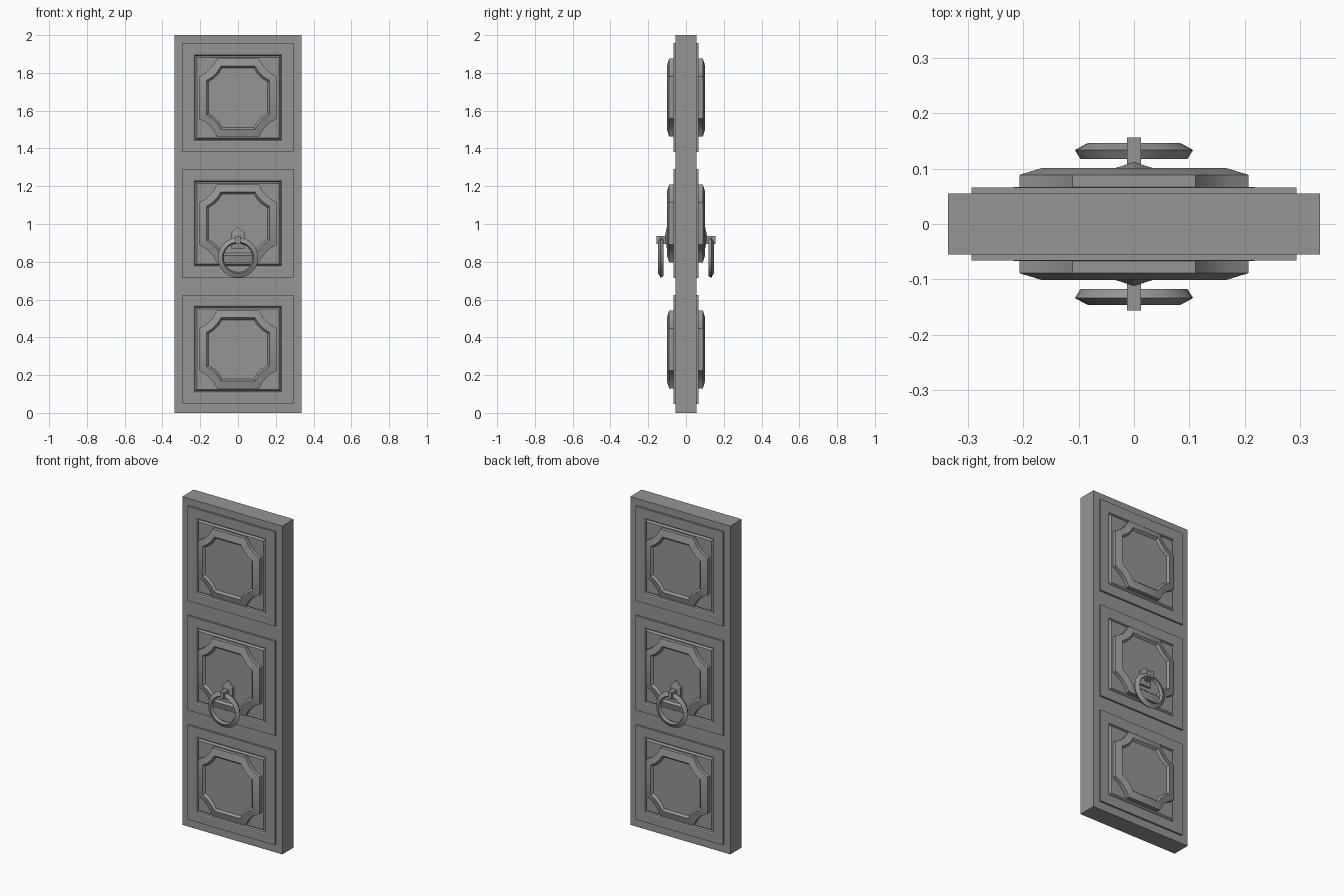
import bpy, bmesh, math

if "Cube" in bpy.data.objects:
    bpy.data.objects.remove(bpy.data.objects["Cube"])

# dark grey finish shared by all parts
GREY = bpy.data.materials.new("dark_grey")
GREY.diffuse_color = (0.3, 0.3, 0.3, 1)
GREY.use_nodes = True
GREY.node_tree.nodes["Principled BSDF"].inputs["Base Color"].default_value = GREY.diffuse_color


def finish(bm, name, mirror=True, smooth=False):
    bmesh.ops.recalc_face_normals(bm, faces=bm.faces)
    me = bpy.data.meshes.new(name)
    bm.to_mesh(me)
    bm.free()
    me.materials.append(GREY)
    if smooth:
        me.shade_smooth()
        me.set_sharp_from_angle(angle=math.radians(30))
    ob = bpy.data.objects.new(name, me)
    bpy.context.collection.objects.link(ob)
    if mirror:  # repeat on the back of the door
        m = ob.modifiers.new("Mirror", 'MIRROR')
        m.use_axis = (False, True, False)
        m.use_mirror_merge = False
    return ob


def loft(name, loops, cz, smooth=False):
    """Skin (outline, depth) loops towards the front and cap both ends."""
    bm = bmesh.new()
    rings = [[bm.verts.new((x, -d, cz + z)) for x, z in pts] for pts, d in loops]
    for a, b in zip(rings, rings[1:]):
        n = len(a)
        for i in range(n):
            bm.faces.new((a[i], a[(i + 1) % n], b[(i + 1) % n], b[i]))
    bm.faces.new(rings[0])
    bm.faces.new(rings[-1])
    return finish(bm, name, smooth=smooth)


def box(name, x, y0, y1, z0, z1, mirror=True):
    bm = bmesh.new()
    bmesh.ops.create_cube(bm, size=1)
    for v in bm.verts:
        v.co = (v.co.x * 2 * x, (y0 + y1) / 2 + v.co.y * (y1 - y0),
                (z0 + z1) / 2 + v.co.z * (z1 - z0))
    return finish(bm, name, mirror)


def rect(w, h):
    return [(-w, -h), (w, -h), (w, h), (-w, h)]


def scooped(s, flat, scoop):
    """Square outline with concave three-segment corners (scoop 0 = plain chamfer)."""
    pts = []
    r = s - flat
    for q in range(4):
        c, sn = round(math.cos(q * math.pi / 2)), round(math.sin(q * math.pi / 2))
        for k in range(4):
            t, f = math.radians(30 * k), k / 3
            x = s - r * (scoop * math.sin(t) + (1 - scoop) * f)
            z = s - r * (scoop * math.cos(t) + (1 - scoop) * (1 - f))
            pts.append((c * x - sn * z, sn * x + c * z))
    return pts


# door slab
box("door_slab", 0.337, -0.055, 0.055, 0, 2, mirror=False)

# three panels: square plate with groove, then scooped frame with sunken centre
for label, cz in (("lower", 0.336), ("middle", 1.0025), ("upper", 1.669)):
    loft(label + "_plate", [
        (rect(0.294, 0.288), 0.05), (rect(0.294, 0.288), 0.066),
        (rect(0.239, 0.234), 0.066), (rect(0.231, 0.226), 0.064),
        (rect(0.227, 0.221), 0.056), (rect(0.218, 0.213), 0.067)], cz)
    loft(label + "_scooped_panel", [
        (scooped(0.207, 0.111, 0.5), 0.06), (scooped(0.207, 0.111, 0.5), 0.089),
        (scooped(0.168, 0.09, 0.4), 0.101), (scooped(0.157, 0.084, 0.4), 0.088)],
        cz, smooth=True)

# handle mount: faceted pointed plate
bm = bmesh.new()
outline = [(-0.035, 0.868), (0.035, 0.868), (0.035, 0.953), (0, 0.985), (-0.035, 0.953)]
back = [bm.verts.new((x, -0.08, z)) for x, z in outline]
rim = [bm.verts.new((x, -0.101, z)) for x, z in outline]
peak = bm.verts.new((0, -0.112, 0.935))
for i in range(5):
    j = (i + 1) % 5
    bm.faces.new((back[i], back[j], rim[j], rim[i]))
    bm.faces.new((rim[i], rim[j], peak))
bm.faces.new(back)
finish(bm, "handle_mount")

# staple holding the ring
box("ring_staple", 0.013, -0.1565, -0.095, 0.895, 0.937)

# pull ring with a four-sided section
bm = bmesh.new()
section = [(0.107, 0.134), (0.083, 0.147), (0.076, 0.130), (0.097, 0.118)]
N = 24
rings = [[bm.verts.new((r * math.cos(a), -d, 0.822 + r * math.sin(a))) for r, d in section]
         for a in (2 * math.pi * i / N for i in range(N))]
for i in range(N):
    a, b = rings[i], rings[(i + 1) % N]
    for k in range(4):
        m = (k + 1) % 4
        bm.faces.new((a[k], a[m], b[m], b[k]))
finish(bm, "pull_ring", smooth=True)
